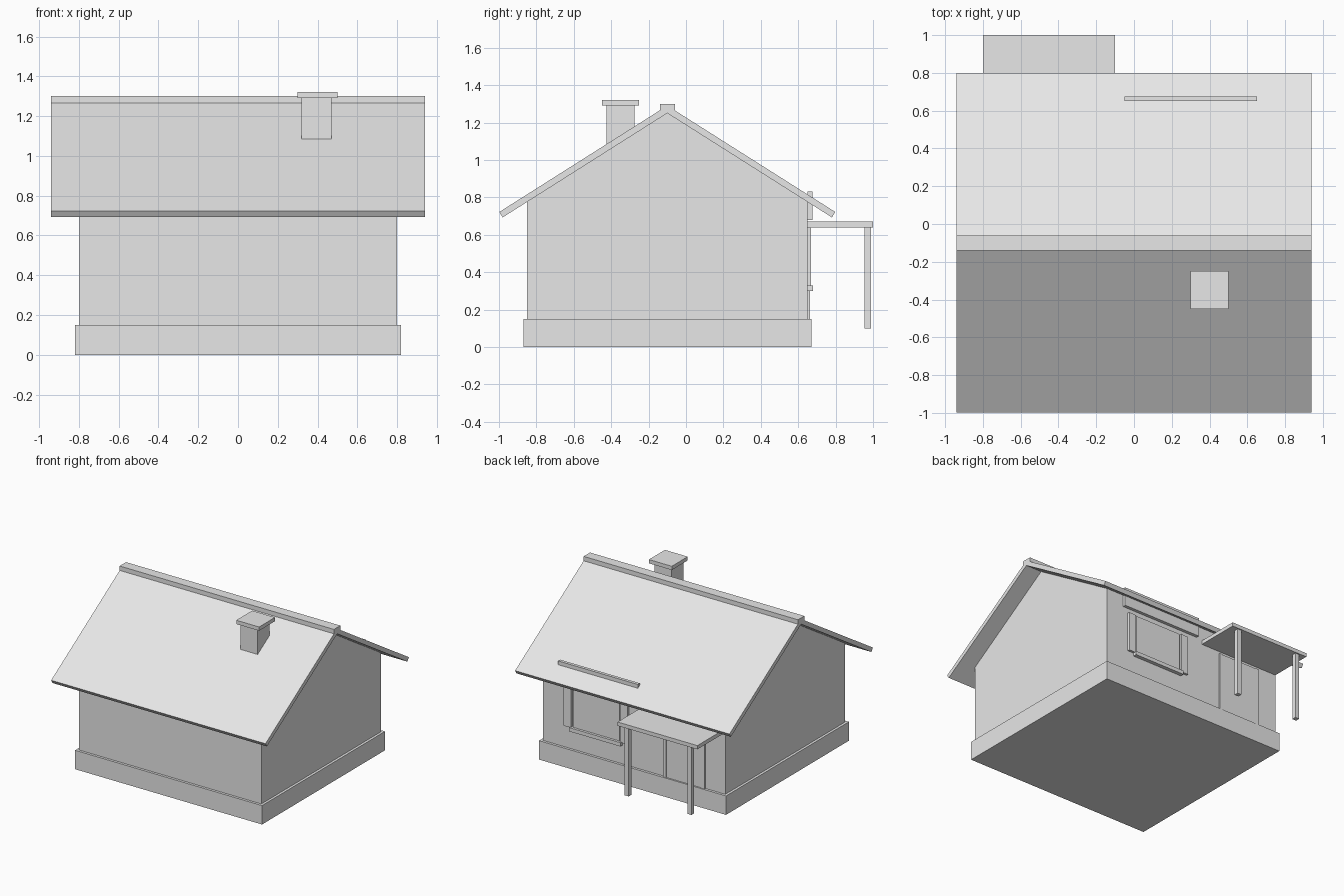
import bpy
import math

if "Cube" in bpy.data.objects:
    bpy.data.objects.remove(bpy.data.objects["Cube"], do_unlink=True)

GREY = (0.8, 0.8, 0.8, 1.0)
grey = bpy.data.materials.new("plain grey")
grey.use_nodes = True
grey.diffuse_color = GREY
for node in grey.node_tree.nodes:
    if node.type == "BSDF_PRINCIPLED":
        node.inputs["Base Color"].default_value = GREY


def prism(name, profile, x0, x1):
    """Extrude a (y, z) outline, given counterclockwise from +x, along x."""
    n = len(profile)
    verts = [(x, y, z) for x in (x0, x1) for y, z in profile]
    faces = [tuple(reversed(range(n))), tuple(range(n, 2 * n))]
    faces += [(i, (i + 1) % n, n + (i + 1) % n, n + i) for i in range(n)]
    mesh = bpy.data.meshes.new(name)
    mesh.from_pydata(verts, [], faces)
    mesh.materials.append(grey)
    obj = bpy.data.objects.new(name, mesh)
    bpy.context.collection.objects.link(obj)
    return obj


def box(name, x, y, z):
    """Box from (low, high) ranges."""
    return prism(name, [(y[0], z[0]), (y[1], z[0]), (y[1], z[1]), (y[0], z[1])], *x)


# Main dimensions
RIDGE_Y, APEX, SLOPE = -0.1, 1.25, 0.633
WALL_HALF, ROOF_RUN, ROOF_THICK = 0.75, 0.88, 0.034
angle = math.atan(SLOPE)
BACK = RIDGE_Y + WALL_HALF

# Plinth and gabled walls
box("plinth", (-0.82, 0.82), (-0.87, 0.67), (0, 0.15))
eave = APEX - WALL_HALF * SLOPE
prism("walls", [(RIDGE_Y - WALL_HALF, 0.15), (BACK, 0.15), (BACK, eave),
                (RIDGE_Y, APEX), (RIDGE_Y - WALL_HALF, eave)], -0.8, 0.8)

# Roof with eaves cut square to the slope
low = APEX - ROOF_RUN * SLOPE
dy, dz = ROOF_THICK * math.sin(angle), ROOF_THICK * math.cos(angle)
for name, side in (("front_roof", -1), ("back_roof", 1)):
    outline = [(RIDGE_Y, APEX),
               (RIDGE_Y + side * ROOF_RUN, low),
               (RIDGE_Y + side * (ROOF_RUN + dy), low + dz),
               (RIDGE_Y, APEX + ROOF_THICK / math.cos(angle))]
    prism(name, outline if side > 0 else outline[::-1], -0.94, 0.94)
box("ridge_cap", (-0.94, 0.94), (-0.14, -0.06), (1.26, 1.30))

# Chimney
box("chimney", (0.32, 0.47), (-0.425, -0.275), (1.0, 1.29))
box("chimney_cap", (0.30, 0.50), (-0.45, -0.25), (1.29, 1.32))

# Window with two sashes, shutters, sill and lintel
box("window_sash_right", (0.12, 0.325), (BACK, 0.66), (0.33, 0.64))
box("window_sash_left", (0.325, 0.53), (BACK, 0.66), (0.33, 0.64))
box("shutter_right", (0.045, 0.11), (BACK, 0.668), (0.325, 0.64))
box("shutter_left", (0.54, 0.605), (BACK, 0.668), (0.325, 0.64))
box("window_sill", (0.10, 0.55), (BACK, 0.68), (0.30, 0.33))
box("window_lintel", (-0.05, 0.65), (BACK, 0.675), (0.68, 0.83))

# Door with side trims
box("door", (-0.605, -0.285), (BACK, 0.658), (0.15, 0.62))
for name, x in (("door_trim_right", -0.615), ("door_trim_left", -0.275)):
    box(name, (x - 0.013, x + 0.013), (BACK, 0.663), (0.15, 0.62))

# Porch
box("porch_roof", (-0.8, -0.1), (BACK, 1.0), (0.64, 0.67))
for name, x in (("porch_post_right", -0.723), ("porch_post_left", -0.173)):
    box(name, (x - 0.018, x + 0.018), (0.955, 0.99), (0.1, 0.64))
